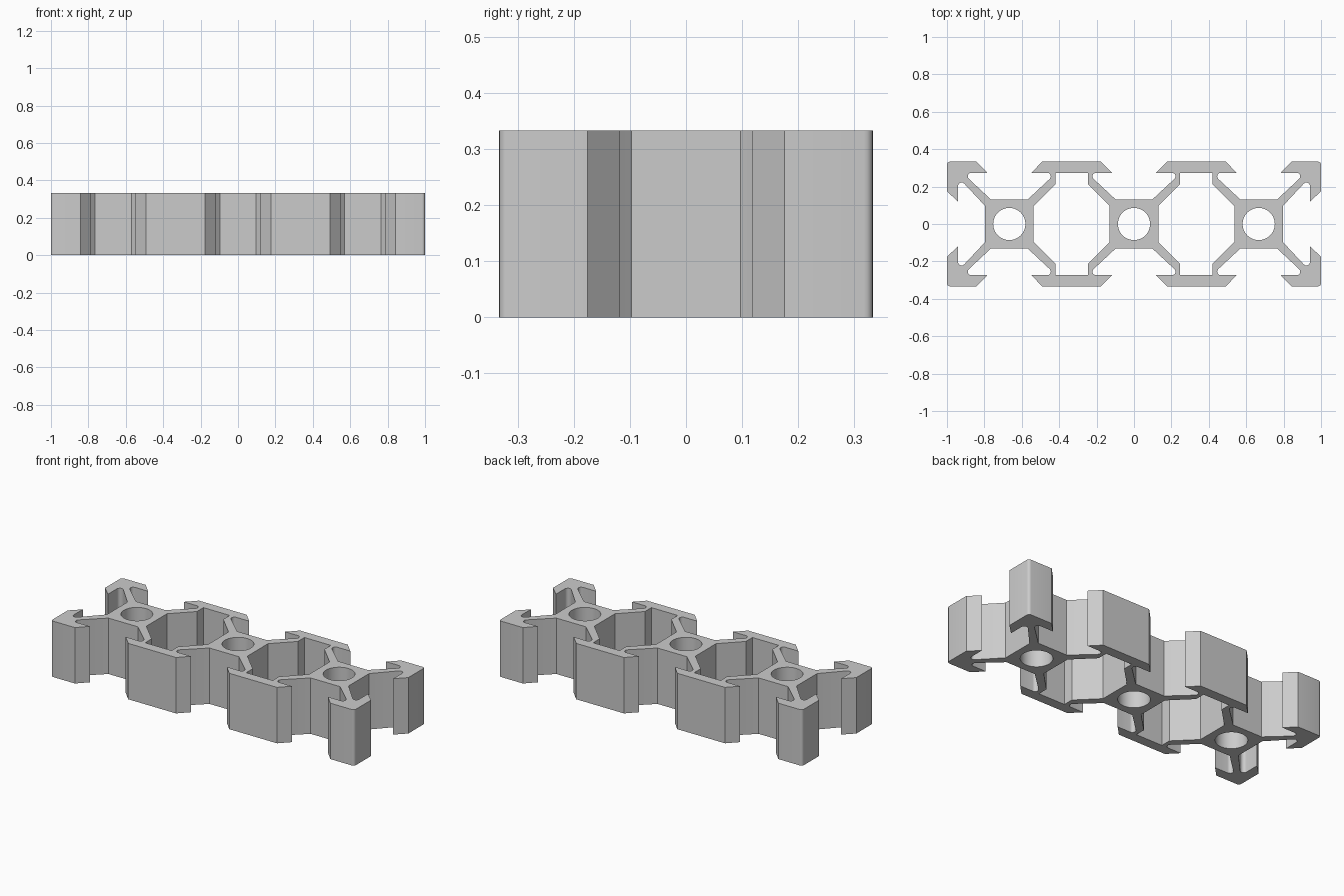
import bpy
import bmesh
from math import cos, sin, pi, radians

cube = bpy.data.objects.get("Cube")
if cube:
    bpy.data.objects.remove(cube, do_unlink=True)

PITCH = 2 / 3        # distance between bores
HALF = PITCH / 2     # half of one module
HEIGHT = 1 / 3


def arc(cx, cy, r, start, end, steps):
    """Points along an arc, angles in degrees."""
    angles = [radians(start + (end - start) * i / steps) for i in range(steps + 1)]
    return [(cx + r * cos(a), cy + r * sin(a)) for a in angles]


def mirror_x(pts, centre=0):
    return [(2 * centre - x, y) for x, y in reversed(pts)]


def mirror_y(pts):
    return [(x, -y) for x, y in reversed(pts)]


# Half of a V slot: core corner, arm, rounded pocket, lip, outer bevel
slot = [(0.097, 0.13)] + arc(0.203, 0.255, 0.019, -46, 90, 6)
slot += [(0.118, 0.274), (0.176, HALF)]

# One quarter of the outer outline: end slot, round corner, top slots
quarter = [(PITCH + v, u) for u, v in slot]
quarter += arc(1 - 0.016, HALF - 0.016, 0.016, 0, 90, 4)
top_slot = [(PITCH + u, v) for u, v in reversed(slot)]
quarter += top_slot + mirror_x(top_slot, PITCH)
quarter += list(reversed(slot))
upper = quarter + mirror_x(quarter)
outline = upper + mirror_y(upper)

# Hollow chamber between two cores
side = [(0.203, 0.097), (0.087, 0.213), (0.087, 0.274)]
chamber = side + mirror_x(side)
chamber += mirror_y(chamber)

loops = [outline]
for cx in (-HALF, HALF):
    loops.append([(x + cx, y) for x, y in chamber])
for cx in (-PITCH, 0, PITCH):
    loops.append(arc(cx, 0, 0.086, 0, 360, 48)[:-1])

# Fill the section and extrude it
bm = bmesh.new()
for pts in loops:
    verts = [bm.verts.new((x, y, 0)) for x, y in pts]
    for a, b in zip(verts, verts[1:] + verts[:1]):
        bm.edges.new((a, b))
bmesh.ops.triangle_fill(bm, edges=bm.edges[:], use_beauty=True, normal=(0, 0, 1))
ext = bmesh.ops.extrude_face_region(bm, geom=bm.faces[:], use_keep_orig=True)
new_verts = [g for g in ext["geom"] if isinstance(g, bmesh.types.BMVert)]
bmesh.ops.translate(bm, verts=new_verts, vec=(0, 0, HEIGHT))
bmesh.ops.recalc_face_normals(bm, faces=bm.faces[:])

mesh = bpy.data.meshes.new("slotted_rail")
bm.to_mesh(mesh)
bm.free()
rail = bpy.data.objects.new("slotted_rail", mesh)
bpy.context.collection.objects.link(rail)

# Plain grey metal
grey = bpy.data.materials.new("grey_metal")
grey.use_nodes = True
colour = (0.6, 0.6, 0.6, 1)
grey.diffuse_color = colour
grey.node_tree.nodes["Principled BSDF"].inputs["Base Color"].default_value = colour
mesh.materials.append(grey)

# Smooth bores and fillets, sharp corners
bpy.ops.object.select_all(action="DESELECT")
rail.select_set(True)
bpy.context.view_layer.objects.active = rail
bpy.ops.object.shade_smooth_by_angle(angle=radians(30))
